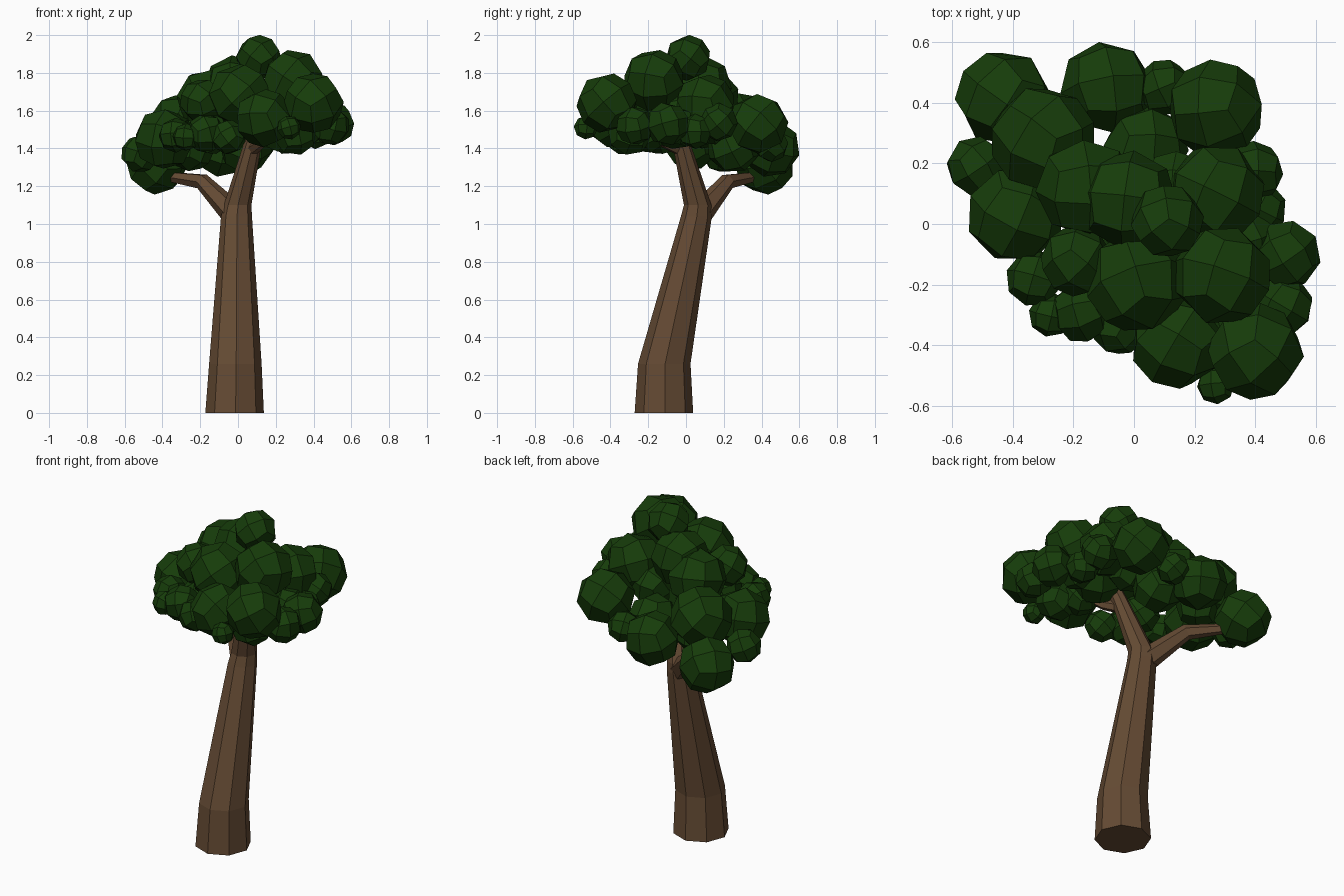
import bpy, bmesh, math, random
from mathutils import Vector, Euler

if "Cube" in bpy.data.objects:
    bpy.data.objects.remove(bpy.data.objects["Cube"])

random.seed(4)


def material(name, rgb):
    m = bpy.data.materials.new(name)
    m.diffuse_color = (*rgb, 1)
    m.use_nodes = True
    m.node_tree.nodes["Principled BSDF"].inputs["Base Color"].default_value = m.diffuse_color
    return m


bark = material("bark", (0.13, 0.07, 0.034))
leaf = material("leaf", (0.008, 0.045, 0.003))


def finish(bm, name, mat):
    bmesh.ops.recalc_face_normals(bm, faces=bm.faces)
    me = bpy.data.meshes.new(name)
    bm.to_mesh(me)
    bm.free()
    me.materials.append(mat)
    ob = bpy.data.objects.new(name, me)
    bpy.context.collection.objects.link(ob)
    return ob


def limb(name, path, sides, flat=False):
    """Sweep a polygon along (x, y, z, radius) points; flat keeps rings level."""
    bm = bmesh.new()
    pts = [Vector(p[:3]) for p in path]
    rings = []
    for i, p in enumerate(path):
        d = (pts[min(i + 1, len(pts) - 1)] - pts[max(i - 1, 0)]).normalized()
        if flat:
            u, v = Vector((1, 0, 0)), Vector((0, 1, 0))
        else:
            u = d.cross(Vector((0, 0, 1))).normalized()
            v = u.cross(d)
        ring = []
        for k in range(sides):
            a = 2 * math.pi * (k + 0.04) / sides
            ring.append(bm.verts.new(pts[i] + p[3] * (u * math.cos(a) + v * math.sin(a))))
        rings.append(ring)
    for a, b in zip(rings, rings[1:]):
        for k in range(sides):
            n = (k + 1) % sides
            bm.faces.new((a[k], a[n], b[n], b[k]))
    bm.faces.new(rings[0])
    bm.faces.new(rings[-1])
    return finish(bm, name, bark)


# Leaning trunk and its branches
limb("trunk", [(-0.018, -0.117, 0, 0.155), (-0.014, -0.115, 0.26, 0.139),
               (-0.008, 0.055, 1.04, 0.082), (-0.002, 0.062, 1.1, 0.073),
               (0.074, -0.02, 1.41, 0.049), (0.13, -0.08, 1.62, 0.035)], 8, flat=True)
limb("left_branch", [(-0.03, 0.08, 1.06, 0.066), (-0.19, 0.22, 1.225, 0.044),
                     (-0.36, 0.36, 1.25, 0.028)], 6)
limb("front_branch", [(0.07, -0.02, 1.39, 0.035), (0.12, -0.11, 1.43, 0.03),
                      (0.20, -0.20, 1.50, 0.024)], 6)

# Leaf clumps: x, y, z, radius
large_clumps = [
    (-0.43, 0.415, 1.315, 0.155), (-0.30, 0.28, 1.52, 0.17), (-0.39, 0.03, 1.45, 0.158),
    (-0.09, 0.45, 1.40, 0.15), (0.27, 0.38, 1.53, 0.157), (0.04, 0.25, 1.41, 0.138),
    (-0.16, 0.12, 1.66, 0.16), (-0.02, 0.08, 1.73, 0.158), (0.11, 0.01, 1.88, 0.117),
    (0.27, 0.10, 1.63, 0.16), (0.29, -0.17, 1.76, 0.16), (0.01, -0.19, 1.68, 0.165),
    (0.40, -0.42, 1.64, 0.155), (0.14, -0.39, 1.56, 0.15), (0.22, -0.06, 1.55, 0.15),
]
small_clumps = [
    (-0.52, 0.19, 1.37, 0.097), (0.10, 0.45, 1.42, 0.09), (0.50, -0.10, 1.53, 0.113),
    (0.49, -0.27, 1.52, 0.10), (0.39, 0.17, 1.54, 0.10), (0.41, 0.05, 1.49, 0.09),
    (-0.19, -0.12, 1.65, 0.115), (-0.33, -0.18, 1.47, 0.09), (-0.275, -0.30, 1.46, 0.07),
    (-0.17, -0.29, 1.48, 0.10), (-0.05, -0.34, 1.46, 0.09), (0.27, -0.53, 1.51, 0.062),
    (0.30, -0.30, 1.48, 0.115), (-0.15, -0.13, 1.48, 0.11), (-0.25, 0.25, 1.40, 0.12),
    (0.22, -0.20, 1.48, 0.10), (0.37, -0.05, 1.52, 0.10), (0.14, 0.12, 1.54, 0.12),
    (-0.10, 0.10, 1.52, 0.12),
]


def clumps(name, spots):
    """Rounded 24-sided blobs made from a cube cut once and pushed to a sphere."""
    out = bmesh.new()
    for x, y, z, r in spots:
        bm = bmesh.new()
        bmesh.ops.create_cube(bm, size=1)
        bmesh.ops.subdivide_edges(bm, edges=bm.edges[:], cuts=1, use_grid_fill=True)
        rot = Euler([random.uniform(0, 6.28) for _ in range(3)]).to_matrix()
        for v in bm.verts:
            v.co = rot @ v.co.normalized() * r * 1.04 + Vector((x, y, z))
        me = bpy.data.meshes.new("clump")
        bm.to_mesh(me)
        bm.free()
        out.from_mesh(me)
        bpy.data.meshes.remove(me)
    return finish(out, name, leaf)


clumps("large_leaf_clumps", large_clumps)
clumps("small_leaf_clumps", small_clumps)
